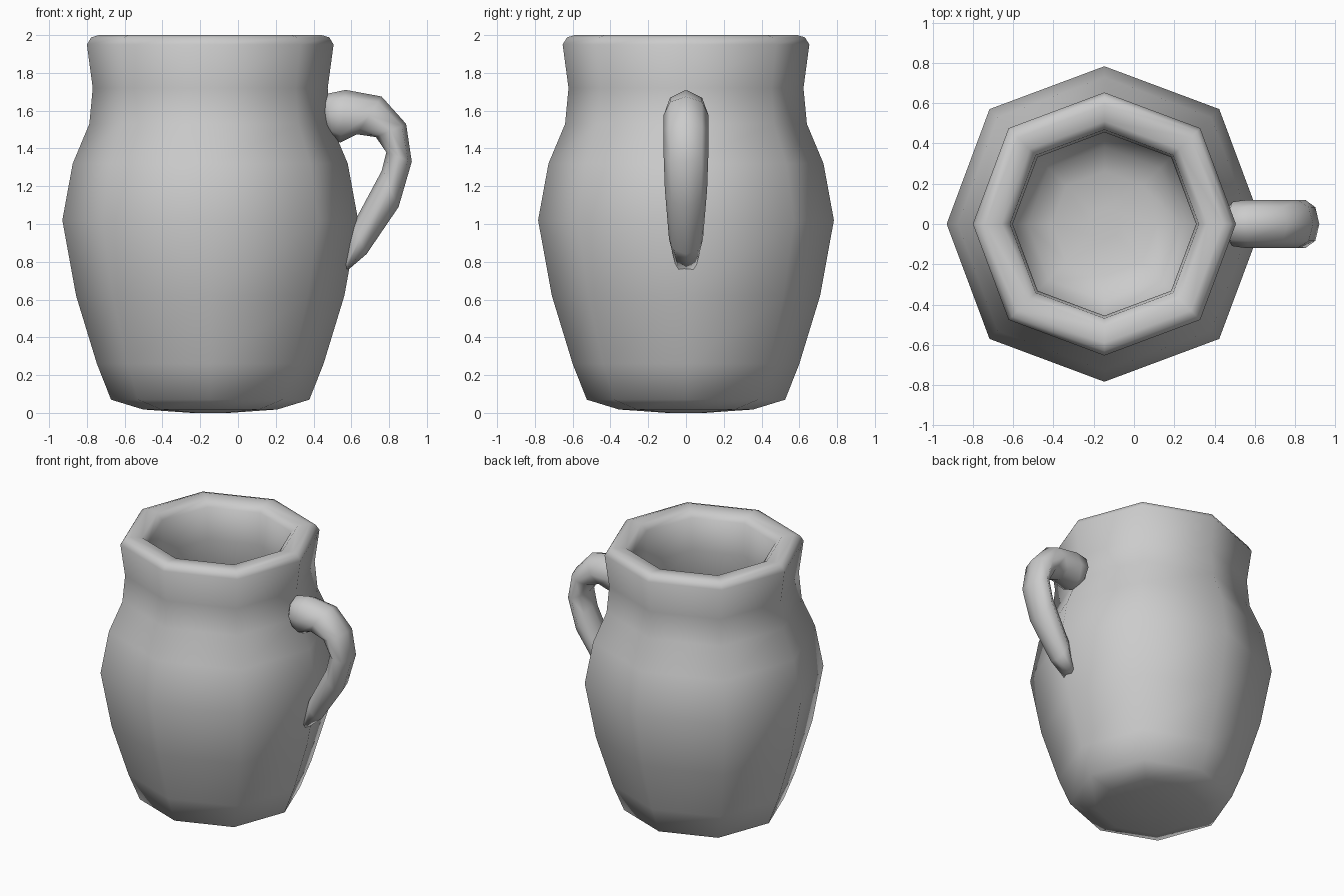
import bpy, math

if "Cube" in bpy.data.objects:
    bpy.data.objects.remove(bpy.data.objects["Cube"])

SIDES = 8


def skin(name, rings):
    """Join equal rings of points into a closed smooth shell with capped ends."""
    verts = [p for ring in rings for p in ring]
    faces = []
    for i in range(len(rings) - 1):
        for j in range(SIDES):
            k = (j + 1) % SIDES
            a, b = i * SIDES, (i + 1) * SIDES
            faces.append((a + j, a + k, b + k, b + j))
    faces.append(tuple(reversed(range(SIDES))))
    last = (len(rings) - 1) * SIDES
    faces.append(tuple(range(last, last + SIDES)))
    mesh = bpy.data.meshes.new(name)
    mesh.from_pydata(verts, [], faces)
    obj = bpy.data.objects.new(name, mesh)
    bpy.context.collection.objects.link(obj)
    bpy.context.view_layer.objects.active = obj
    obj.select_set(True)
    bpy.ops.object.mode_set(mode='EDIT')
    bpy.ops.mesh.select_all(action='SELECT')
    bpy.ops.mesh.normals_make_consistent(inside=False)
    bpy.ops.object.mode_set(mode='OBJECT')
    bpy.ops.object.shade_smooth()
    obj.select_set(False)
    return obj


# Jug body: eight-sided profile (radius, height), outside up then inside down
profile = [(0.10, 0.0), (0.355, 0.018), (0.525, 0.07), (0.60, 0.26), (0.71, 0.62),
           (0.783, 1.02), (0.728, 1.32), (0.64, 1.53), (0.622, 1.72),
           (0.653, 1.95), (0.63, 1.988), (0.59, 2.0), (0.51, 1.99), (0.468, 1.95),
           (0.455, 1.72), (0.475, 1.50), (0.56, 1.28), (0.61, 1.02),
           (0.55, 0.65), (0.45, 0.33), (0.38, 0.23), (0.26, 0.18), (0.08, 0.17)]
body_rings = []
for r, z in profile:
    ring = []
    for j in range(SIDES):
        a = j * math.tau / SIDES
        s = r * (1.03 if j % 2 else 1.0)
        ring.append((-0.147 + s * math.cos(a), s * math.sin(a), z))
    body_rings.append(ring)
skin("jug_body", body_rings)

# Handle: outer point, inner point (x, z) and half width of each section
sections = [((0.455, 1.65), (0.455, 1.52), 0.06),
            ((0.475, 1.69), (0.50, 1.46), 0.11),
            ((0.57, 1.71), (0.54, 1.43), 0.12),
            ((0.76, 1.675), (0.63, 1.475), 0.12),
            ((0.89, 1.53), (0.73, 1.46), 0.12),
            ((0.92, 1.33), (0.785, 1.38), 0.118),
            ((0.85, 1.09), (0.76, 1.28), 0.112),
            ((0.68, 0.84), (0.61, 1.0), 0.09),
            ((0.575, 0.75), (0.56, 0.81), 0.055)]
handle_rings = []
for (ox, oz), (ix, iz), w in sections:
    ring = []
    for j in range(SIDES):
        a = j * math.tau / SIDES
        c, s = math.cos(a), math.sin(a)
        ring.append(((ox + ix) / 2 + (ox - ix) / 2 * c, w * s,
                     (oz + iz) / 2 + (oz - iz) / 2 * c))
    handle_rings.append(ring)
skin("handle", handle_rings)
